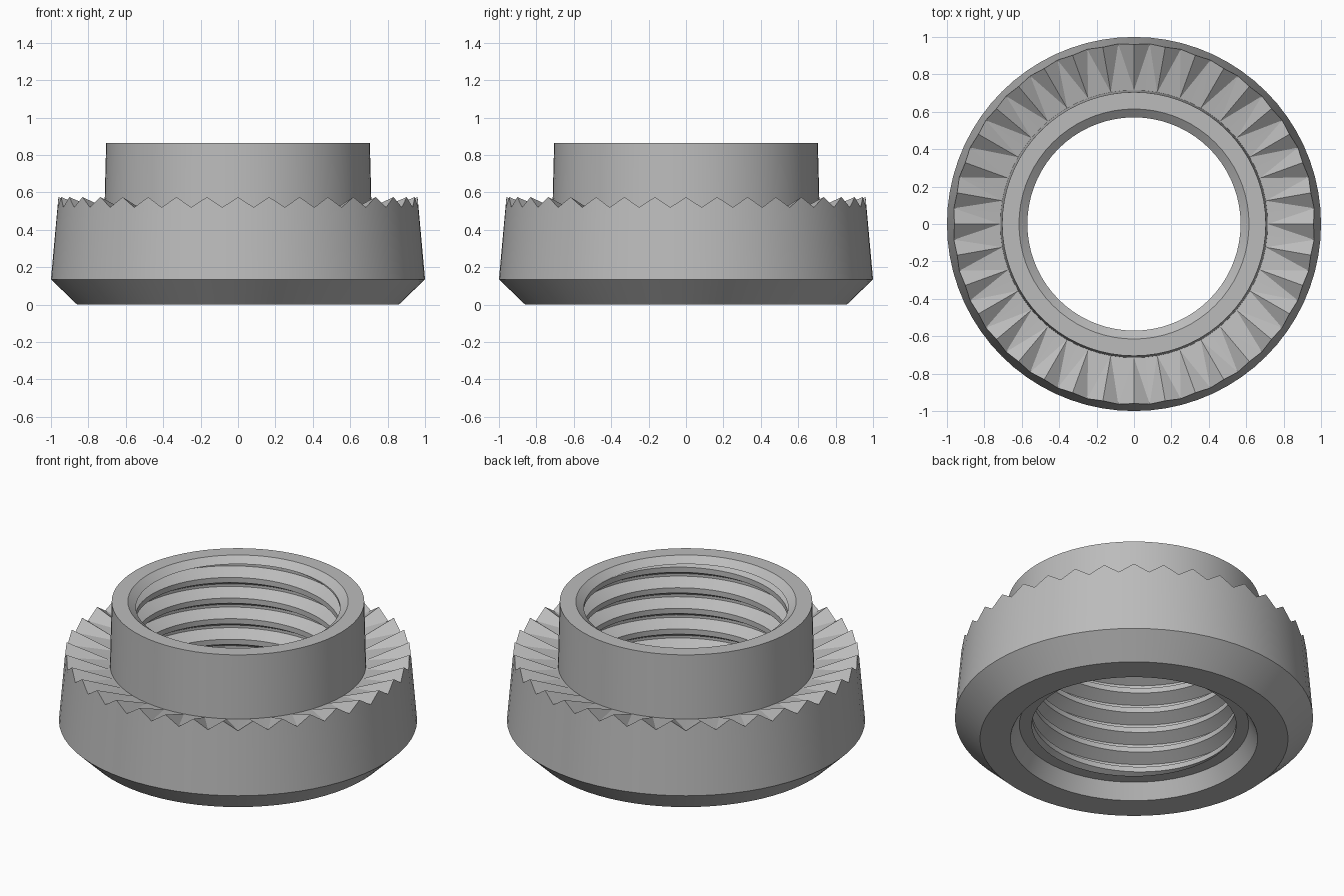
import bpy, bmesh, math

cube = bpy.data.objects.get("Cube")
if cube:
    bpy.data.objects.remove(cube, do_unlink=True)

SEGS = 72            # two segments per tooth
PITCH = 0.127
MINOR, MAJOR = 0.57, 0.64
THREAD_LOW, THREAD_HIGH = 0.09, 0.83

steel = bpy.data.materials.new("steel_grey")
steel.use_nodes = True
grey = (0.5, 0.5, 0.5, 1)
steel.diffuse_color = grey
steel.node_tree.nodes["Principled BSDF"].inputs["Base Color"].default_value = grey


def polar(r, i, z):
    a = math.tau * i / SEGS
    return (r * math.cos(a), r * math.sin(a), z)


def bridge(bm, a, b):
    for i in range(len(a) - 1):
        bm.faces.new((a[i], a[i + 1], b[i + 1], b[i]))


def finish(bm, name):
    bmesh.ops.remove_doubles(bm, verts=bm.verts[:], dist=0.0001)
    mesh = bpy.data.meshes.new(name)
    bm.to_mesh(mesh)
    bm.free()
    mesh.materials.append(steel)
    obj = bpy.data.objects.new(name, mesh)
    bpy.context.collection.objects.link(obj)
    bpy.ops.object.select_all(action='DESELECT')
    obj.select_set(True)
    bpy.context.view_layer.objects.active = obj
    bpy.ops.object.shade_smooth_by_angle(angle=math.radians(15))
    return obj


# Flanged body: turned profile with a serrated ring around the collar
bm = bmesh.new()


def ring(r, z):
    verts = [bm.verts.new(polar(r, i, z)) for i in range(SEGS)]
    return verts + verts[:1]


lower = [ring(*p) for p in ((0.64, 0.09), (0.69, 0), (0.86, 0), (1.0, 0.135))]
crown = [bm.verts.new(polar(*((0.96, i, 0.575) if i % 2 == 0 else (0.967, i, 0.52))))
         for i in range(SEGS)]
crown += crown[:1]
upper = [ring(*p) for p in ((0.715, 0.475), (0.705, 0.865), (0.615, 0.865), (MINOR, THREAD_HIGH))]
for chain in (lower + [crown], upper):
    for a, b in zip(chain, chain[1:]):
        bridge(bm, a, b)

# Teeth: each ridge falls inward to the foot of the collar
foot = upper[0]
for i in range(SEGS):
    o, p, q, r = crown[i], crown[i + 1], foot[i + 1], foot[i]
    tris = ((r, o, p), (r, p, q)) if i % 2 == 0 else ((q, o, p), (q, r, o))
    for t in tris:
        bm.faces.new(t)
body = finish(bm, "flanged_body")
for poly in body.data.polygons:
    if len(poly.vertices) == 3:
        poly.use_smooth = False

# Threaded bore: right-handed helical sweep trimmed to the bore length
bm = bmesh.new()
profile = ((MINOR, 0), (MINOR, 0.032), (MAJOR, 0.072), (MAJOR, 0.088))
turns = math.ceil((THREAD_HIGH - THREAD_LOW) / PITCH) + 3
rows = []
for t in range(turns):
    for r, drop in profile:
        start = THREAD_HIGH + PITCH * (1 - t) - drop
        row = []
        for i in range(SEGS + 1):
            z = start + PITCH * i / SEGS
            z = min(max(z, THREAD_LOW), THREAD_HIGH)
            row.append(bm.verts.new(polar(r, i, z)))
        rows.append(row)
for a, b in zip(rows, rows[1:]):
    bridge(bm, a, b)
finish(bm, "threaded_bore")
